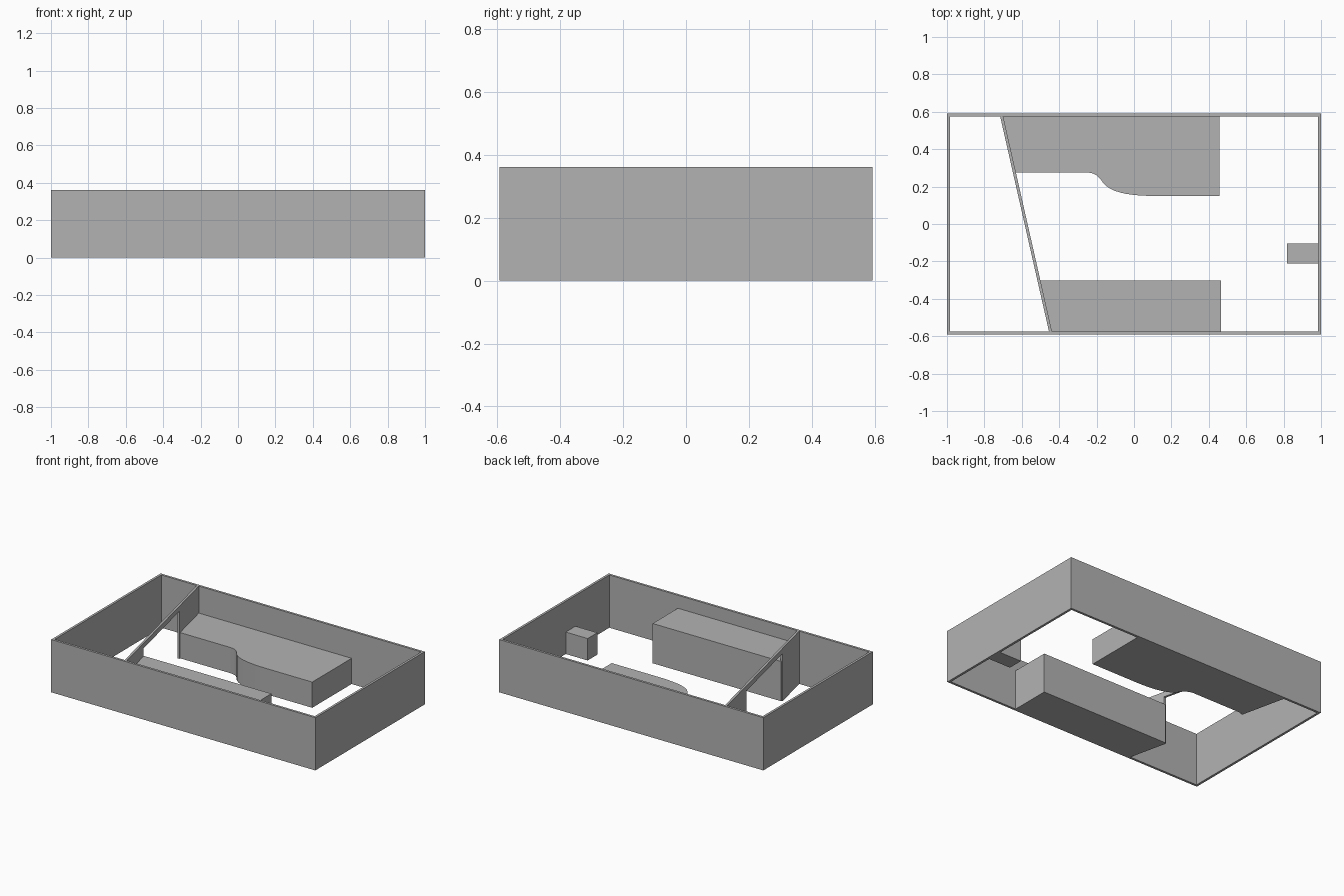
import bpy
import bmesh
from mathutils import Vector
from mathutils.geometry import interpolate_bezier

default = bpy.data.objects.get("Cube")
if default:
    bpy.data.objects.remove(default, do_unlink=True)

HALF_X, HALF_Y, HEIGHT, WALL = 1.0, 0.592, 0.361, 0.016
IN_X, IN_Y = HALF_X - WALL, HALF_Y - WALL

grey = bpy.data.materials.new("plain_grey")
grey.use_nodes = True
grey.diffuse_color = (0.45, 0.45, 0.45, 1)
grey.node_tree.nodes["Principled BSDF"].inputs["Base Color"].default_value = grey.diffuse_color


def extrude(name, loops, direction):
    """Solid made by pushing one or more joined flat outlines along a direction."""
    bm = bmesh.new()
    for loop in loops:
        bm.faces.new([bm.verts.new(p) for p in loop])
    bmesh.ops.remove_doubles(bm, verts=bm.verts[:], dist=1e-5)
    base = bm.faces[:]
    result = bmesh.ops.extrude_face_region(bm, geom=base, use_keep_orig=True)
    moved = [g for g in result["geom"] if isinstance(g, bmesh.types.BMVert)]
    bmesh.ops.translate(bm, verts=moved, vec=direction)
    bmesh.ops.recalc_face_normals(bm, faces=bm.faces[:])
    mesh = bpy.data.meshes.new(name)
    bm.to_mesh(mesh)
    bm.free()
    mesh.materials.append(grey)
    obj = bpy.data.objects.new(name, mesh)
    bpy.context.collection.objects.link(obj)
    return obj


def plan(points):
    return [(x, y, 0) for x, y in points]


def rect(x0, x1, y0, y1):
    return plan([(x0, y0), (x1, y0), (x1, y1), (x0, y1)])


def partition_x(y):
    """Centre line of the slanted partition."""
    return -0.577 - 0.227 * y


# Outer walls, open above and below
outer = rect(-HALF_X, HALF_X, -HALF_Y, HALF_Y)
inner = rect(-IN_X, IN_X, -IN_Y, IN_Y)
ring = [[outer[i], outer[i - 3], inner[i - 3], inner[i]] for i in range(4)]
extrude("outer_walls", ring, (0, 0, HEIGHT))

# Slanted partition with a wide doorway under a thin header
door_front, door_back, door_top = -0.31, 0.265, HEIGHT - 0.035
profile = [(-IN_Y, 0), (door_front, 0), (door_front, door_top), (door_back, door_top),
           (door_back, 0), (IN_Y, 0), (IN_Y, HEIGHT), (-IN_Y, HEIGHT)]
extrude("slanted_partition",
        [[(partition_x(y) - WALL / 2, y, z) for y, z in profile]], (WALL, 0, 0))

# Back counter with an S-curved front edge
start, middle, end = Vector((-0.25, 0.275)), Vector((-0.165, 0.22)), Vector((0.12, 0.15))
bend = interpolate_bezier(start, Vector((-0.205, 0.275)), Vector((-0.185, 0.25)), middle, 8)
bend += interpolate_bezier(middle, Vector((-0.12, 0.165)), Vector((-0.02, 0.15)), end, 10)[1:]
edge = [(p.x, p.y) for p in bend]
outline = [(partition_x(IN_Y), IN_Y), (partition_x(0.275), 0.275)] + edge
outline += [(0.457, 0.15), (0.457, IN_Y)]
back_counter = extrude("back_counter", [plan(outline)], (0, 0, 0.176))
bpy.context.view_layer.objects.active = back_counter
back_counter.select_set(True)
bpy.ops.object.shade_smooth_by_angle()

# Front counter, cut to the slant of the partition
front_y = -0.303
extrude("front_counter",
        [plan([(partition_x(-IN_Y), -IN_Y), (0.465, -IN_Y),
               (0.465, front_y), (partition_x(front_y), front_y)])], (0, 0, 0.272))

# Small block against the side wall
extrude("wall_block", [rect(0.818, IN_X, -0.21, -0.105)], (0, 0, 0.15))
